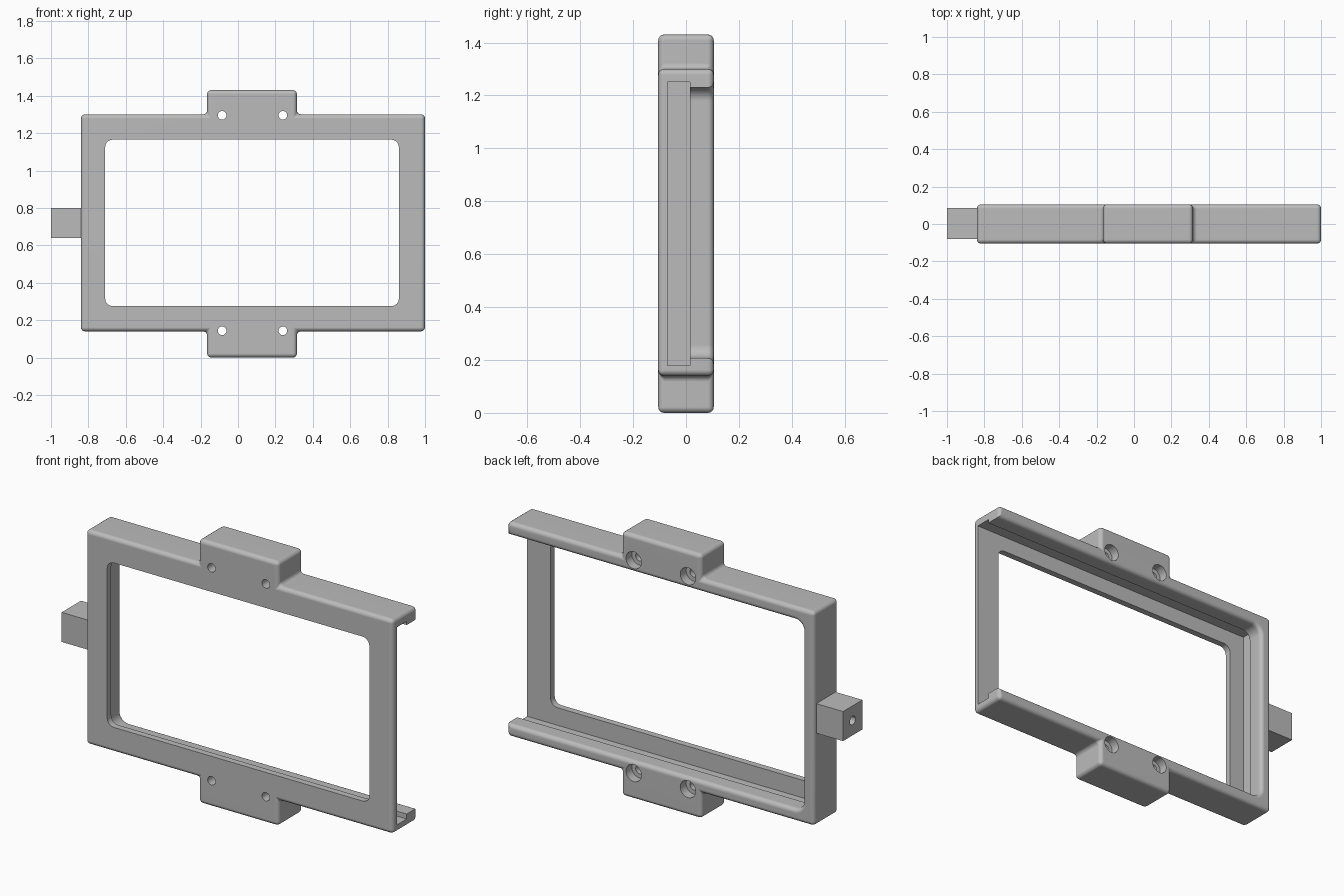
import bpy, bmesh, math

if "Cube" in bpy.data.objects:
    bpy.data.objects.remove(bpy.data.objects["Cube"], do_unlink=True)

GREY = (0.5, 0.5, 0.5)
plastic = bpy.data.materials.new("grey plastic")
plastic.use_nodes = True
plastic.diffuse_color = (*GREY, 1)
plastic.node_tree.nodes["Principled BSDF"].inputs["Base Color"].default_value = (*GREY, 1)

FRONT, BACK = -0.105, 0.105
EDGE = 0.022


def loft(name, rings):
    """Closed solid through rings of equal point count."""
    bm = bmesh.new()
    loops = [[bm.verts.new(p) for p in ring] for ring in rings]
    n = len(loops[0])
    for a, b in zip(loops, loops[1:]):
        for i in range(n):
            j = (i + 1) % n
            bm.faces.new((a[i], a[j], b[j], b[i]))
    bm.faces.new(loops[0])
    bm.faces.new(loops[-1])
    bmesh.ops.recalc_face_normals(bm, faces=bm.faces)
    mesh = bpy.data.meshes.new(name)
    bm.to_mesh(mesh)
    bm.free()
    obj = bpy.data.objects.new(name, mesh)
    bpy.context.collection.objects.link(obj)
    return obj


def rounded_ring(x0, x1, z0, z1, r, y, grow=0.0):
    """Rounded rectangle in the xz plane, offset outward by grow."""
    steps = 6 if r else 0
    corners = [(x1 - r, z1 - r), (x0 + r, z1 - r), (x0 + r, z0 + r), (x1 - r, z0 + r)]
    ring = []
    for k, (cx, cz) in enumerate(corners):
        for s in range(steps + 1):
            a = math.pi / 2 * (k + (s / steps if steps else 0.5))
            rad = (r + grow) if steps else 0
            ring.append((cx + rad * math.cos(a), y, cz + rad * math.sin(a)))
    return ring


def box(name, x, y, z):
    return loft(name, [rounded_ring(*x, *z, 0, yy) for yy in y])


def cylinder(name, radius, depth, location, rotation):
    bpy.ops.mesh.primitive_cylinder_add(vertices=32, radius=radius, depth=depth,
                                        location=location, rotation=rotation)
    obj = bpy.context.object
    obj.name = name
    return obj


def activate(obj):
    bpy.ops.object.select_all(action='DESELECT')
    obj.select_set(True)
    bpy.context.view_layer.objects.active = obj


def cut(obj, cutter):
    cutter.hide_render = True
    mod = obj.modifiers.new("cut", 'BOOLEAN')
    mod.operation = 'DIFFERENCE'
    mod.solver = 'EXACT'
    mod.object = cutter
    activate(obj)
    bpy.ops.object.modifier_apply(modifier=mod.name)
    bpy.data.objects.remove(cutter, do_unlink=True)


def finish(obj):
    activate(obj)
    bpy.ops.object.shade_smooth_by_angle(angle=math.radians(32))
    mod = obj.modifiers.new("even shading", 'WEIGHTED_NORMAL')
    mod.keep_sharp = True


# Frame body with the upper and lower mounting tabs
L, R, BOT, TOP = -0.84, 1.0, 0.14, 1.3
TAB_L, TAB_R, HIGH = -0.165, 0.315, 1.43
outline = [(L, BOT), (TAB_L, BOT), (TAB_L, 0), (TAB_R, 0), (TAB_R, BOT), (R, BOT),
           (R, TOP), (TAB_R, TOP), (TAB_R, HIGH), (TAB_L, HIGH), (TAB_L, TOP), (L, TOP)]
frame = loft("frame", [[(x, y, z) for x, z in outline] for y in (FRONT, BACK)])
frame.data.materials.append(plastic)
bevel = frame.modifiers.new("rounded edges", 'BEVEL')
bevel.width = EDGE
bevel.segments = 4
activate(frame)
bpy.ops.object.modifier_apply(modifier=bevel.name)

# Panel slot, open at the left end
cut(frame, box("slot_cutter", (-0.8, 1.2), (-0.07, 0.015), (0.18, 1.25)))

# Rear opening with a rounded lip
lip = [(0.0, 0.0)]
for i in range(6):
    a = math.pi / 2 * i / 5
    lip.append((BACK - EDGE + EDGE * math.sin(a), EDGE * (1 - math.cos(a))))
lip.append((BACK + 0.05, EDGE))
cut(frame, loft("rear_cutter", [rounded_ring(-0.773, 1.3, 0.207, 1.23, 0.05, y, g)
                                for y, g in lip]))

# Front window
cut(frame, loft("window_cutter", [rounded_ring(-0.71, 0.86, 0.275, 1.165, 0.04, y)
                                  for y in (-0.2, 0.0)]))

# Screw holes, counterbored from the back
ALONG_Y = (math.pi / 2, 0, 0)
for x in (-0.085, 0.24):
    for z in (0.143, 1.295):
        cut(frame, cylinder("hole_cutter", 0.023, 0.5, (x, 0, z), ALONG_Y))
        cut(frame, cylinder("counterbore_cutter", 0.046, 0.1, (x, BACK, z), ALONG_Y))
finish(frame)

# Side mounting block with a bore in its end
block = box("side_block", (-1.0, L + 0.005), (-0.08, 0.085), (0.64, 0.8))
block.data.materials.append(plastic)
cut(block, cylinder("bore_cutter", 0.023, 0.24, (-1.0, 0.003, 0.72), (0, math.pi / 2, 0)))
finish(block)
